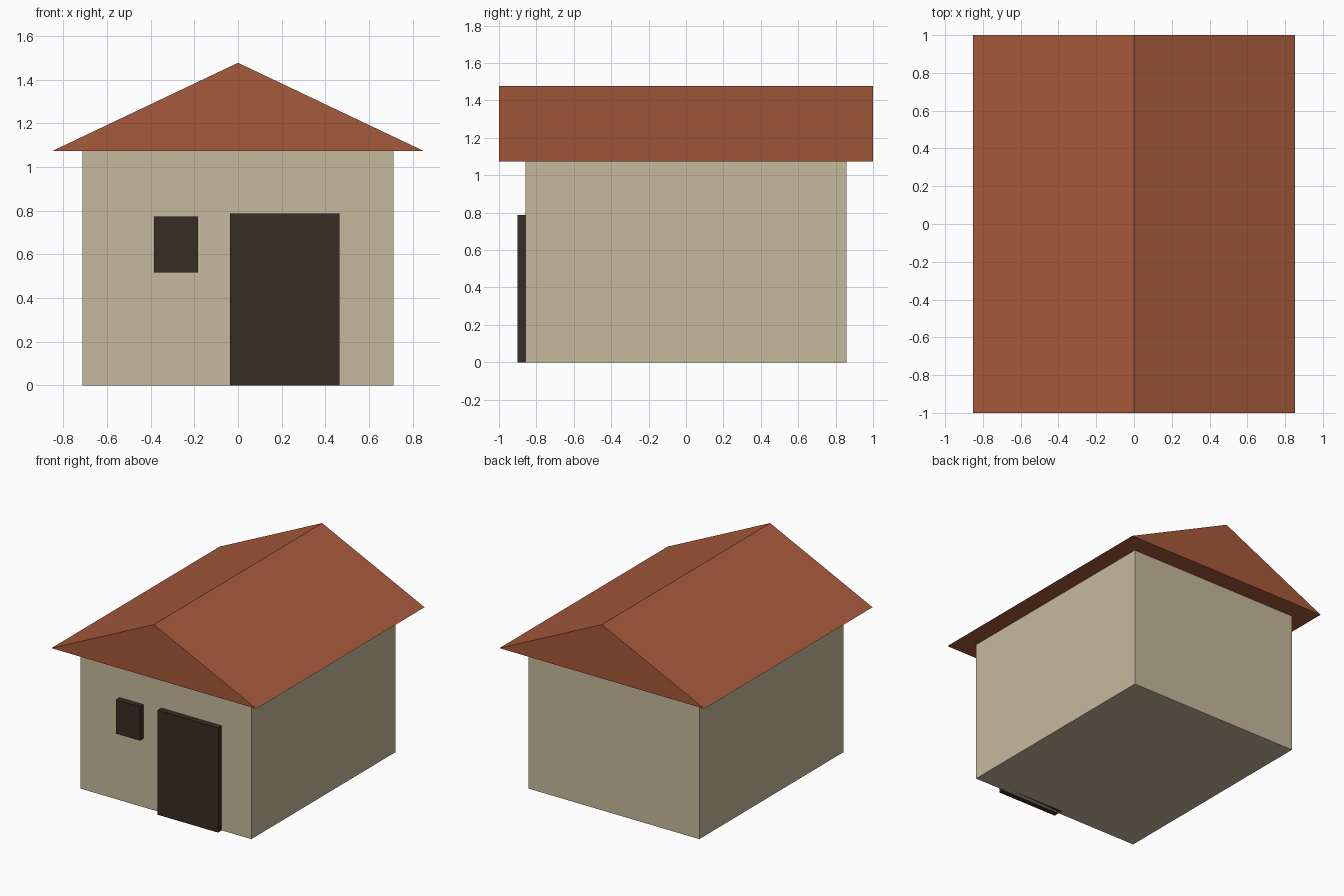
import bpy, bmesh

if "Cube" in bpy.data.objects:
    bpy.data.objects.remove(bpy.data.objects["Cube"])


def material(name, r, g, b):
    def lin(c):
        c /= 255
        return c / 12.92 if c <= 0.04045 else ((c + 0.055) / 1.055) ** 2.4
    m = bpy.data.materials.new(name)
    m.diffuse_color = (lin(r), lin(g), lin(b), 1)
    m.use_nodes = True
    m.node_tree.nodes["Principled BSDF"].inputs["Base Color"].default_value = m.diffuse_color
    return m


def prism(name, profile, y0, y1, mat):
    """Extrude an XZ profile from y0 to y1."""
    bm = bmesh.new()
    face = bm.faces.new([bm.verts.new((x, y0, z)) for x, z in profile])
    ext = bmesh.ops.extrude_face_region(bm, geom=[face])
    verts = [e for e in ext["geom"] if isinstance(e, bmesh.types.BMVert)]
    bmesh.ops.translate(bm, verts=verts, vec=(0, y1 - y0, 0))
    if face.is_valid and not any(len(e.link_faces) == 2 for e in face.edges):
        bmesh.ops.delete(bm, geom=[face], context="FACES_ONLY")
    # make sure the front end is closed
    bmesh.ops.holes_fill(bm, edges=bm.edges[:])
    bmesh.ops.recalc_face_normals(bm, faces=bm.faces[:])
    me = bpy.data.meshes.new(name)
    bm.to_mesh(me)
    bm.free()
    me.materials.append(mat)
    ob = bpy.data.objects.new(name, me)
    bpy.context.collection.objects.link(ob)
    return ob


def box(name, x0, x1, y0, y1, z0, z1, mat):
    return prism(name, [(x0, z0), (x1, z0), (x1, z1), (x0, z1)], y0, y1, mat)


plaster = material("beige plaster", 198, 185, 156)
tile = material("terracotta roof", 166, 90, 59)
dark = material("dark brown", 55, 45, 35)

# House body
box("walls", -0.712, 0.712, -0.858, 0.858, 0, 1.073, plaster)

# Gabled roof overhanging all four sides
prism("roof", [(-0.853, 1.073), (0.853, 1.073), (0, 1.478)], -1, 1, tile)

# Door and window panels standing proud of the front wall
box("door", -0.037, 0.465, -0.902, -0.82, 0, 0.787, dark)
box("window", -0.385, -0.184, -0.902, -0.82, 0.518, 0.773, dark)
